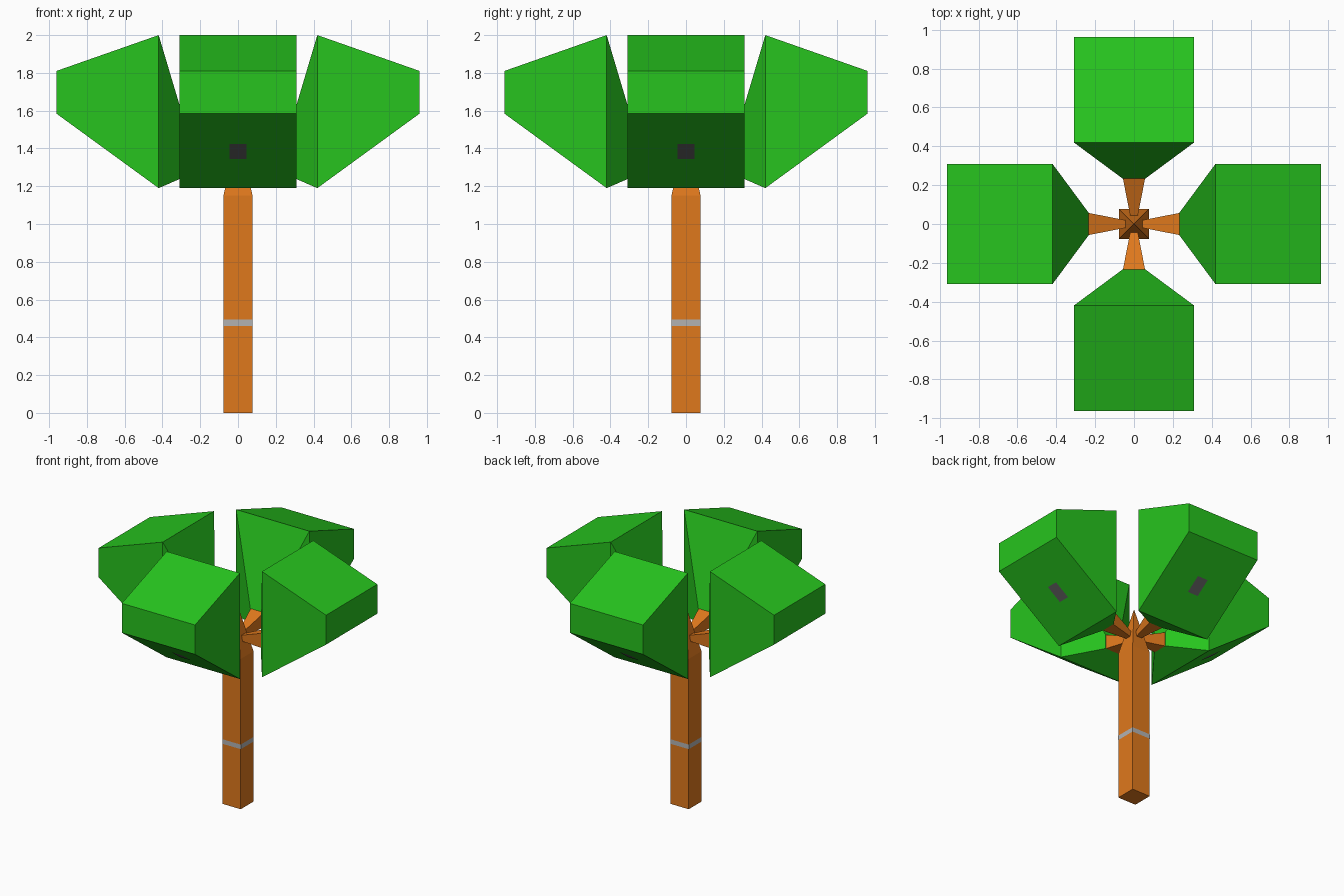
import bpy, bmesh
from math import pi
from mathutils import Matrix, Vector

if "Cube" in bpy.data.objects:
    bpy.data.objects.remove(bpy.data.objects["Cube"])


def material(name, color):
    m = bpy.data.materials.new(name)
    m.diffuse_color = (*color, 1)
    m.use_nodes = True
    m.node_tree.nodes["Principled BSDF"].inputs["Base Color"].default_value = m.diffuse_color
    return m


GREEN = material("leaf_green", (0.02, 0.55, 0.013))
ORANGE = material("bark_orange", (0.74, 0.19, 0.012))
GREY = material("patch_grey", (0.12, 0.12, 0.12))
PALE = material("band_grey", (0.45, 0.45, 0.45))


def loft(name, rings, mat, cap_start=True, cap_end=True, turn=0):
    """Skin a list of equal-sized rings into a flat-faced object."""
    bm = bmesh.new()
    loops = [[bm.verts.new(p) for p in ring] for ring in rings]
    for a, b in zip(loops, loops[1:]):
        for i in range(len(a)):
            j = (i + 1) % len(a)
            bm.faces.new((a[i], a[j], b[j], b[i]))
    if cap_start:
        bm.faces.new(loops[0][::-1])
    if cap_end:
        bm.faces.new(loops[-1])
    bmesh.ops.remove_doubles(bm, verts=bm.verts, dist=1e-5)
    bmesh.ops.recalc_face_normals(bm, faces=bm.faces)
    bmesh.ops.transform(bm, matrix=Matrix.Rotation(turn, 4, 'Z'), verts=bm.verts)
    me = bpy.data.meshes.new(name)
    bm.to_mesh(me)
    bm.free()
    me.materials.append(mat)
    ob = bpy.data.objects.new(name, me)
    bpy.context.collection.objects.link(ob)
    return ob


def square(r, z):
    return [(-r, -r, z), (r, -r, z), (r, r, z), (-r, r, z)]


def section(x, hw, z0, z1):
    """Upright rectangle across the x axis."""
    return [(x, -hw, z0), (x, hw, z0), (x, hw, z1), (x, -hw, z1)]


# Trunk with a long pyramid tip, and a thin band around it
R = 0.077
loft("trunk", [square(R, 0), square(R, 1.15), square(0, 1.5)], ORANGE, cap_end=False)
loft("trunk_band", [square(R + 0.001, 0.46), square(R + 0.001, 0.495)], PALE, False, False)

# Sloping underside of a pod, used to seat the grey patch
low, high = Vector((0.42, 0, 1.19)), Vector((0.96, 0, 1.585))
down = Vector((high.z - low.z, 0, low.x - high.x)).normalized() * 0.002

for i in range(4):
    a = i * pi / 2
    # Branch flaring outward and upward
    loft(f"branch_{i}", [section(0.03, 0.017, 1.255, 1.295),
                         section(0.235, 0.057, 1.27, 1.38)], ORANGE, turn=a)
    # Leaf pod
    loft(f"leaf_pod_{i}", [section(0.235, 0.06, 1.27, 1.38),
                           section(0.42, 0.31, 1.19, 2.0),
                           section(0.962, 0.31, 1.585, 1.81)], GREEN, turn=a)
    # Grey patch under the pod
    p, q = (low.lerp(high, t) + down for t in (0.395, 0.595))
    side = Vector((0, 0.044, 0))
    loft(f"underside_patch_{i}", [[p - side, p + side, q + side, q - side]],
         GREY, cap_start=True, cap_end=False, turn=a)
    # Patch winding faces away from the pod
    me = bpy.data.objects[f"underside_patch_{i}"].data
    if me.polygons[0].normal.z > 0:
        me.flip_normals()
